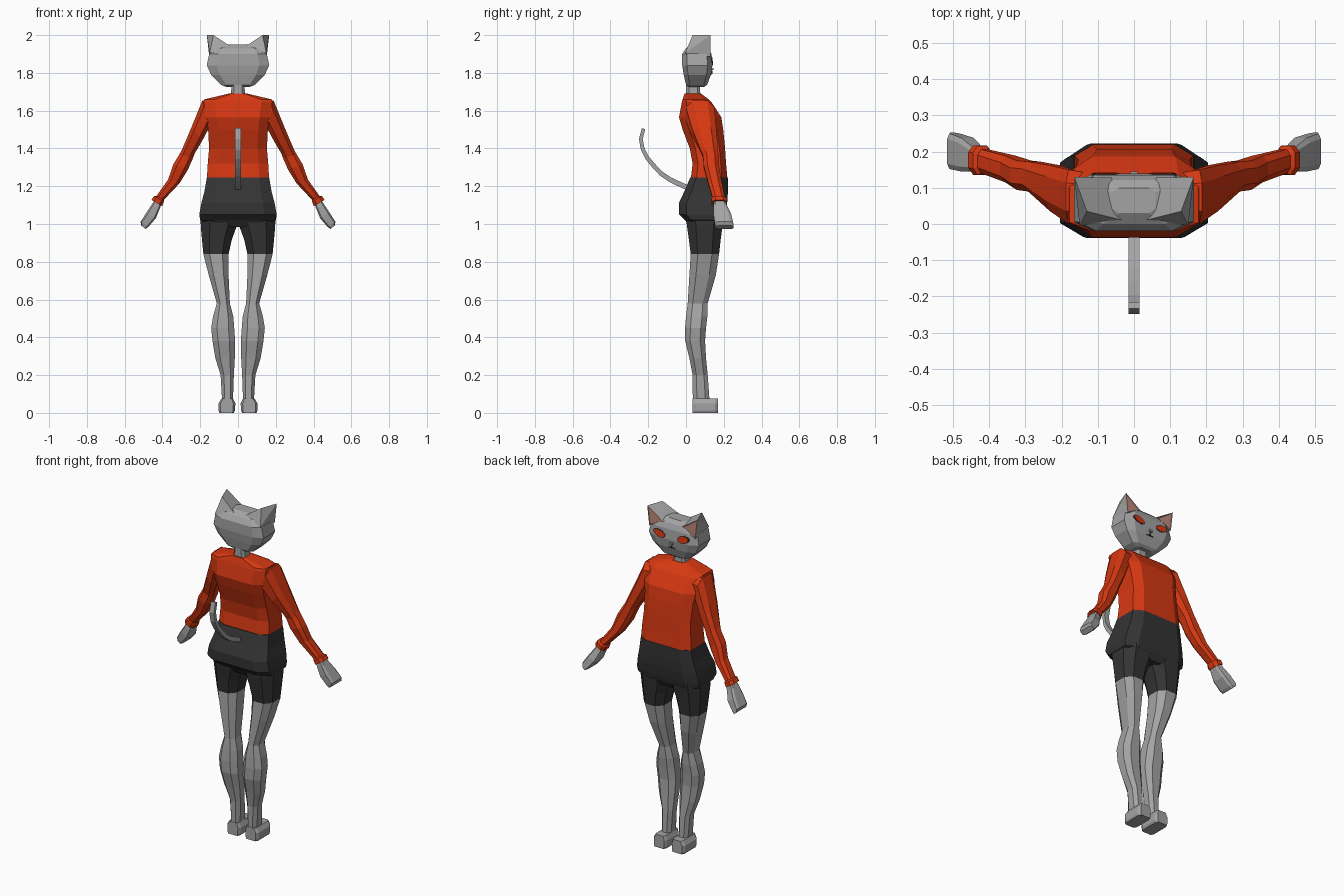
import bpy, bmesh, math
from mathutils import Matrix, Vector

if "Cube" in bpy.data.objects:
    bpy.data.objects.remove(bpy.data.objects["Cube"])


def mat(name, rgb):
    m = bpy.data.materials.new(name)
    m.diffuse_color = (*rgb, 1)
    m.use_nodes = True
    m.node_tree.nodes["Principled BSDF"].inputs["Base Color"].default_value = m.diffuse_color
    return m


FUR = mat("grey fur", (0.37, 0.37, 0.37))
SWEATER = mat("orange red knit", (0.68, 0.04, 0.006))
SHORTS = mat("charcoal cloth", (0.034, 0.034, 0.034))
PINK = mat("ear pink", (0.52, 0.25, 0.19))
DARK = mat("dark brown", (0.06, 0.03, 0.025))


def finish(name, bm, mats, mirror=False, rule=None):
    bmesh.ops.recalc_face_normals(bm, faces=bm.faces)
    if rule:
        for f in bm.faces:
            f.material_index = rule(f)
    me = bpy.data.meshes.new(name)
    bm.to_mesh(me)
    bm.free()
    for m in mats:
        me.materials.append(m)
    ob = bpy.data.objects.new(name, me)
    bpy.context.collection.objects.link(ob)
    if mirror:
        ob.modifiers.new("mirror", 'MIRROR').use_mirror_merge = False
    return ob


def ring(a, b, y0, y1, c):
    """Chamfered rectangle spanning two (x, z) points and a y range."""
    s = [(c, 0), (1 - c, 0), (1, c), (1, 1 - c), (1 - c, 1), (c, 1), (0, 1 - c), (0, c)]
    return [Vector((a[0] + (b[0] - a[0]) * u, y0 + (y1 - y0) * v,
                    a[1] + (b[1] - a[1]) * u)) for u, v in s]


def loft(name, rings, mats, mirror=False, rule=None):
    bm = bmesh.new()
    loops = [[bm.verts.new(p) for p in r] for r in rings]
    n = len(loops[0])
    for p, q in zip(loops, loops[1:]):
        for i in range(n):
            bm.faces.new((p[i], p[(i + 1) % n], q[(i + 1) % n], q[i]))
    bm.faces.new(loops[0])
    bm.faces.new(loops[-1])
    return finish(name, bm, mats, mirror, rule)


def body(name, rows, m, c):
    """Symmetric loft from rows of z, half width, back y, front y."""
    loft(name, [ring((-x, z), (x, z), y0, y1, c) for z, x, y0, y1 in rows], [m])


# Sweater torso
body("sweater_torso", [
    (1.235, .165, .025, .22), (1.32, .160, .035, .212), (1.40, .153, .02, .207),
    (1.50, .158, -.018, .197), (1.565, .168, -.037, .187), (1.645, .182, -.022, .135),
    (1.66, .178, -.018, .12), (1.69, .05, -.008, .08)], SWEATER, .16)

# Shorts: hips above, thighs below
body("shorts_hips", [
    (1.245, .165, .022, .221), (1.17, .178, -.01, .222), (1.11, .194, -.038, .218),
    (1.05, .205, -.036, .208), (1.02, .200, -.005, .20), (.985, .10, .02, .18)], SHORTS, .16)

# Legs: z, inner x, outer x, back y, front y; cloth above the hem
leg_rows = [
    (1.04, .004, .198, .0, .20), (.99, .006, .197, .005, .193), (.92, .032, .191, .015, .184),
    (.84, .05, .183, .025, .175), (.73, .05, .155, .018, .158), (.58, .043, .112, .009, .115),
    (.51, .025, .132, .0, .113), (.45, .02, .142, -.005, .106), (.38, .015, .135, -.004, .101),
    (.29, .017, .12, .018, .106), (.20, .022, .092, .035, .115), (.06, .027, .084, .036, .125)]
loft("leg", [ring((a, z), (b, z), y0, y1, .25) for z, a, b, y0, y1 in leg_rows],
     [FUR, SHORTS], True, lambda f: int(f.calc_center_median().z > .84))

# Feet
foot_rows = [(0, .022, .098), (.012, .016, .103), (.05, .014, .104), (.075, .026, .088)]
loft("foot", [ring((a, z), (b, z), .034, .17, .12) for z, a, b in foot_rows], [FUR], True)

# Sleeves, ending in a small cuff
loft("sleeve", [ring(*r, .24) for r in [
    ((.12, 1.65), (.12, 1.52), .0, .14), ((.188, 1.655), (.158, 1.50), .0, .15),
    ((.245, 1.515), (.19, 1.44), .035, .162), ((.298, 1.39), (.23, 1.372), .08, .17),
    ((.31, 1.37), (.24, 1.345), .09, .172), ((.343, 1.315), (.265, 1.288), .094, .175),
    ((.37, 1.235), (.31, 1.215), .115, .188), ((.432, 1.148), (.392, 1.128), .14, .206),
    ((.445, 1.148), (.392, 1.118), .135, .216), ((.458, 1.128), (.402, 1.094), .136, .217)]],
    [SWEATER], True)

# Mitten hands
loft("hand", [ring(*r, .15) for r in [
    ((.44, 1.13), (.405, 1.105), .15, .207), ((.455, 1.105), (.415, 1.08), .146, .215),
    ((.485, 1.06), (.435, 1.03), .145, .238), ((.516, 1.012), (.475, .984), .152, .25),
    ((.512, .992), (.49, .974), .158, .252)]], [FUR], True)

# Neck and head
body("neck", [(1.66, .045, .0, .08), (1.70, .036, .0, .075), (1.79, .034, .0, .075)], FUR, .2)
body("head", [
    (1.725, .06, .015, .095), (1.737, .09, .0, .112), (1.79, .142, -.012, .132),
    (1.84, .165, -.02, .14), (1.90, .153, -.02, .135), (1.93, .125, .0, .122),
    (1.95, .06, .03, .10)], FUR, .16)

# Ears: wedge with an inset pink front
bm = bmesh.new()
for p in [(.165, .130, 2.0), (.13, .035, 2.0), (.062, .128, 1.93), (.152, .13, 1.885),
          (.15, -.005, 1.905), (.03, .01, 1.935)]:
    bm.verts.new(p)
bmesh.ops.convex_hull(bm, input=bm.verts)
bm.normal_update()
front = [f for f in bm.faces if f.normal.y > .8]
bmesh.ops.inset_region(bm, faces=front, thickness=.006, depth=-.004)
inner = set(front)
for f in bm.faces:
    f.material_index = int(f in inner)
finish("ear", bm, [FUR, PINK], True)


# Eyes: rim, iris and pupil as thin discs on the face
def disc(name, w, h, y, m):
    bm = bmesh.new()
    bmesh.ops.create_cone(bm, cap_ends=True, segments=12, radius1=1, radius2=1, depth=1)
    bm.transform(Matrix.Translation((.078, y, 1.862)) @ Matrix.Rotation(math.radians(-14), 4, 'Y')
                 @ Matrix.Rotation(math.radians(-85), 4, 'X') @ Matrix.Diagonal((w, h, .006, 1)))
    finish(name, bm, [m], True)


disc("eye_rim", .041, .023, .1365, DARK)
disc("iris", .035, .018, .138, SWEATER)


# Nose and mouth lines
def plate(name, centre, size, m, mirror=False):
    bm = bmesh.new()
    bmesh.ops.create_cube(bm, size=1)
    bm.transform(Matrix.Translation(centre) @ Matrix.Diagonal((*size, 1)))
    finish(name, bm, [m], mirror)


plate("nose", (0, .14, 1.82), (.02, .009, .012), FUR)
plate("mouth_seam", (0, .136, 1.803), (.004, .006, .02), DARK)
plate("mouth_line", (.012, .134, 1.793), (.022, .005, .004), DARK, True)

# Tail: square tube swept along a path in the y-z plane
path = [Vector((0, y, z)) for y, z in [
    (.03, 1.185), (-.01, 1.20), (-.085, 1.235), (-.13, 1.266), (-.168, 1.305), (-.205, 1.35),
    (-.229, 1.395), (-.239, 1.45), (-.225, 1.505)]]
rings = []
for i, p in enumerate(path):
    d = (path[min(i + 1, len(path) - 1)] - path[max(i - 1, 0)]).normalized()
    side = Vector((.015, 0, 0))
    up = d.cross(Vector((1, 0, 0))) * (.014 - .0006 * i)
    rings.append([p + side + up, p - side + up, p - side - up, p + side - up])
loft("tail", rings, [FUR])
